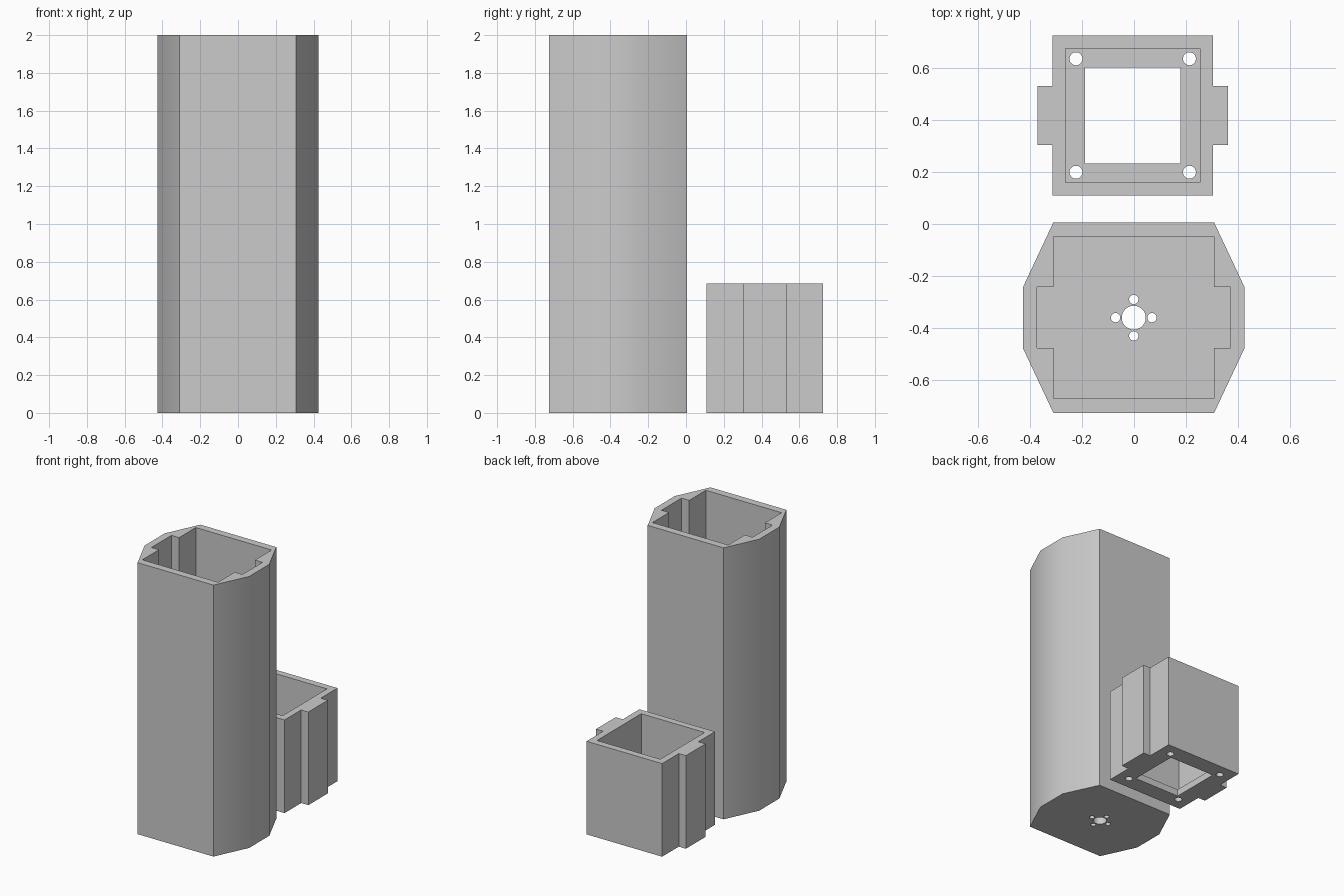
import bpy, bmesh, math

if "Cube" in bpy.data.objects:
    bpy.data.objects.remove(bpy.data.objects["Cube"])

grey = bpy.data.materials.new("light_grey")
grey.diffuse_color = (0.6, 0.6, 0.6, 1)
grey.use_nodes = True
grey.node_tree.nodes["Principled BSDF"].inputs["Base Color"].default_value = grey.diffuse_color


def prism(name, outline, cx, cy, z0, z1):
    """Extrude a closed counter-clockwise outline from z0 to z1."""
    bm = bmesh.new()
    base = bm.faces.new([bm.verts.new((cx + x, cy + y, z0)) for x, y in outline])
    top = bmesh.ops.extrude_face_region(bm, geom=[base])["geom"]
    bmesh.ops.translate(bm, vec=(0, 0, z1 - z0),
                        verts=[v for v in top if isinstance(v, bmesh.types.BMVert)])
    bmesh.ops.recalc_face_normals(bm, faces=bm.faces)
    mesh = bpy.data.meshes.new(name)
    bm.to_mesh(mesh)
    bm.free()
    mesh.materials.append(grey)
    ob = bpy.data.objects.new(name, mesh)
    bpy.context.collection.objects.link(ob)
    return ob


def rect(hx, hy):
    return [(-hx, -hy), (hx, -hy), (hx, hy), (-hx, hy)]


def eared(hx, hy, ex, ey):
    """Rectangle with a rectangular ear on the left and right."""
    return [(-hx, -hy), (hx, -hy), (hx, -ey), (ex, -ey), (ex, ey), (hx, ey),
            (hx, hy), (-hx, hy), (-hx, ey), (-ex, ey), (-ex, -ey), (-hx, -ey)]


def circle(r, x=0, y=0, n=32):
    return [(x + r * math.cos(2 * math.pi * i / n),
             y + r * math.sin(2 * math.pi * i / n)) for i in range(n)]


def cut(ob, cutters):
    for c in cutters:
        m = ob.modifiers.new("cut", 'BOOLEAN')
        m.operation = 'DIFFERENCE'
        m.solver = 'EXACT'
        m.object = c
        bpy.context.view_layer.objects.active = ob
        bpy.ops.object.modifier_apply(modifier=m.name)
        bpy.data.objects.remove(c)
    bpy.ops.object.select_all(action='DESELECT')
    ob.select_set(True)
    bpy.context.view_layer.objects.active = ob
    bpy.ops.object.shade_smooth_by_angle(angle=math.radians(30))


# Tall eight-sided sleeve with a keyed cavity and five holes in its floor
TX, TY, FLOOR = -0.001, -0.36, 0.05
octagon = [(-0.309, -0.366), (0.309, -0.366), (0.426, -0.117), (0.426, 0.117),
           (0.309, 0.366), (-0.309, 0.366), (-0.426, 0.117), (-0.426, -0.117)]
sleeve = prism("tall_sleeve", octagon, TX, TY, 0, 2)
cutters = [prism("sleeve_cavity", eared(0.309, 0.311, 0.371, 0.117), TX, TY, FLOOR, 2.2),
           prism("centre_hole", circle(0.046), TX, TY, -0.1, 0.2)]
for x, y in ((0.07, 0), (-0.07, 0), (0, 0.07), (0, -0.07)):
    cutters.append(prism("small_hole", circle(0.018, x, y, 24), TX, TY, -0.1, 0.2))
cut(sleeve, cutters)

# Short box with side rails, an open top and a window in its floor
BX, BY = -0.005, 0.417
box = prism("railed_box", eared(0.308, 0.308, 0.366, 0.114), BX, BY, 0, 0.686)
cutters = [prism("box_cavity", rect(0.258, 0.258), BX, BY, FLOOR, 0.9),
           prism("floor_window", rect(0.184, 0.184), BX, BY, -0.1, 0.2)]
for sx in (-1, 1):
    for sy in (-1, 1):
        cutters.append(prism("screw_hole", circle(0.025, sx * 0.218, sy * 0.218, 24),
                             BX, BY, -0.1, 0.2))
cut(box, cutters)
